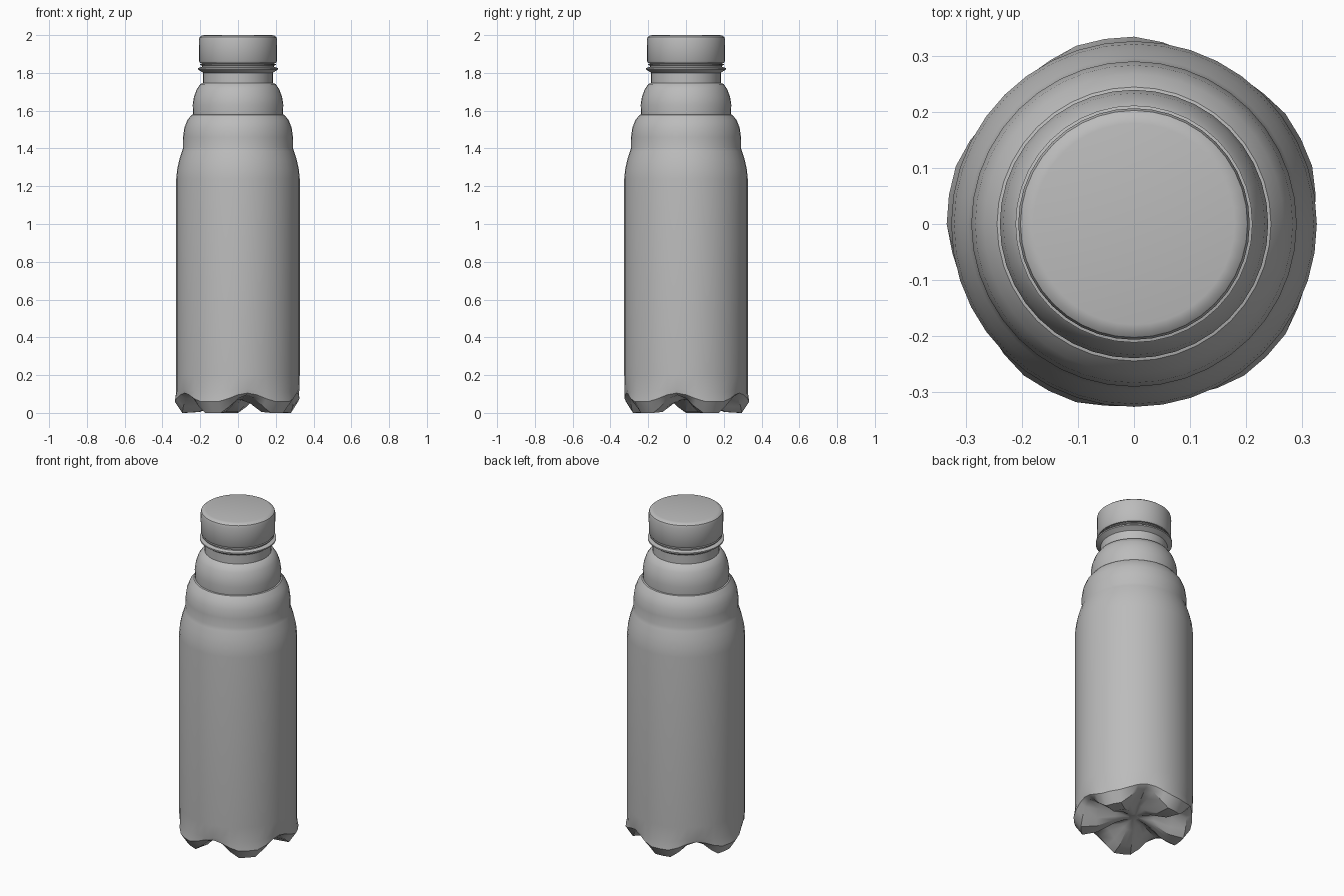
import bpy, bmesh, math

cube = bpy.data.objects.get("Cube")
if cube:
    bpy.data.objects.remove(cube)

grey = bpy.data.materials.new("plain grey")
grey.use_nodes = True
grey.diffuse_color = (0.5, 0.5, 0.5, 1)
grey.node_tree.nodes["Principled BSDF"].inputs["Base Color"].default_value = (0.5, 0.5, 0.5, 1)

SEGMENTS = 40


def lathe(name, rings, angle=35):
    """Skin a stack of rings; each ring is a function of angle giving (radius, z)."""
    bm = bmesh.new()
    loops = []
    for ring in rings:
        loop = []
        for i in range(SEGMENTS):
            a = math.tau * i / SEGMENTS
            r, z = ring(a)
            loop.append(bm.verts.new((r * math.cos(a), r * math.sin(a), z)))
        loops.append(loop)
    for low, high in zip(loops, loops[1:]):
        for i in range(SEGMENTS):
            j = (i + 1) % SEGMENTS
            bm.faces.new((low[i], low[j], high[j], high[i]))
    bm.faces.new(loops[0][::-1])
    bm.faces.new(loops[-1])
    bmesh.ops.recalc_face_normals(bm, faces=bm.faces)
    mesh = bpy.data.meshes.new(name)
    bm.to_mesh(mesh)
    bm.free()
    mesh.materials.append(grey)
    obj = bpy.data.objects.new(name, mesh)
    bpy.context.collection.objects.link(obj)
    bpy.ops.object.select_all(action='DESELECT')
    obj.select_set(True)
    bpy.context.view_layer.objects.active = obj
    bpy.ops.object.shade_smooth_by_angle(angle=math.radians(angle))
    return obj


def circle(r, z):
    return lambda a: (r, z)


def petal(foot, valley):
    """Ring that swings between five feet and the five valleys between them."""
    def ring(a):
        d = abs((math.degrees(a) - 27 + 36) % 72 - 36)
        w = min(1, max(0, (31 - d) / 20))
        return tuple(v + (f - v) * w for f, v in zip(foot, valley))
    return ring


# Bottle: five-footed base, straight body, two domed shoulders and neck
base = [
    circle(0.03, 0.07),
    petal((0.11, 0.05), (0.11, 0.085)),
    petal((0.21, 0.005), (0.21, 0.095)),
    petal((0.295, 0), (0.29, 0.095)),
    petal((0.335, 0.06), (0.318, 0.105)),
    petal((0.327, 0.11), (0.325, 0.125)),
]
body = [(0.327, 0.2), (0.327, 1.24), (0.322, 1.29), (0.311, 1.34), (0.297, 1.385),
        (0.29, 1.405), (0.291, 1.46), (0.284, 1.51), (0.268, 1.55), (0.245, 1.578),
        (0.237, 1.58), (0.24, 1.63), (0.234, 1.67), (0.22, 1.71), (0.2, 1.74),
        (0.185, 1.747), (0.185, 1.8)]
lathe("bottle", base + [circle(r, z) for r, z in body])

# Collar ring under the cap
collar = [(0.18, 1.797), (0.188, 1.803), (0.212, 1.818), (0.212, 1.826), (0.19, 1.832), (0.19, 1.838),
          (0.2, 1.842), (0.2, 1.846), (0.185, 1.852)]
lathe("neck_collar", [circle(r, z) for r, z in collar])

# Screw cap with softened rim
cap = [(0.185, 1.85), (0.2, 1.852), (0.206, 1.862), (0.207, 1.975), (0.203, 1.989),
       (0.193, 1.997), (0.18, 2.0)]
lathe("cap", [circle(r, z) for r, z in cap])
